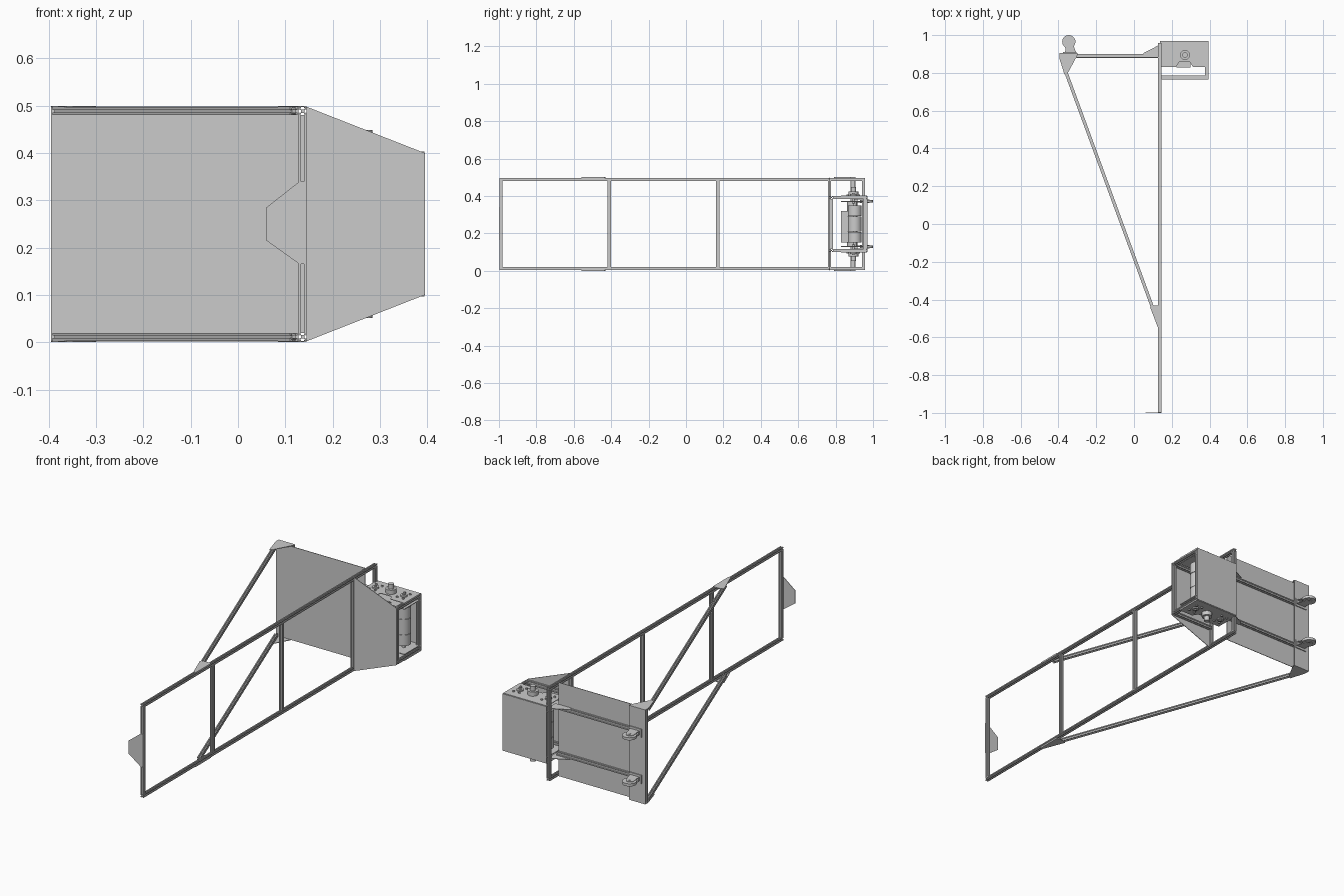
import bpy, bmesh, math
from mathutils import Vector, Matrix

if "Cube" in bpy.data.objects:
    bpy.data.objects.remove(bpy.data.objects["Cube"])

S = 0.017            # slotted rail width
H = S / 2
ZB, ZT = 0.0115, 0.4885   # lower and upper rail heights
XM = 0.1365          # main frame plane


def finish(name, bm):
    bmesh.ops.recalc_face_normals(bm, faces=bm.faces)
    me = bpy.data.meshes.new(name)
    bm.to_mesh(me)
    bm.free()
    ob = bpy.data.objects.new(name, me)
    bpy.context.collection.objects.link(ob)
    return ob


def prism(name, pts, vec):
    """Extrude a flat closed outline along vec."""
    bm = bmesh.new()
    f = bm.faces.new([bm.verts.new(p) for p in pts])
    r = bmesh.ops.extrude_face_region(bm, geom=[f])
    vs = [g for g in r["geom"] if isinstance(g, bmesh.types.BMVert)]
    bmesh.ops.translate(bm, verts=vs, vec=Vector(vec))
    return finish(name, bm)


def box(name, lo, hi):
    pts = [(lo[0], lo[1], lo[2]), (hi[0], lo[1], lo[2]),
           (hi[0], hi[1], lo[2]), (lo[0], hi[1], lo[2])]
    return prism(name, pts, (0, 0, hi[2] - lo[2]))


def flat(name, pts, z, t=0.003):
    return prism(name, [(x, y, z) for x, y in pts], (0, 0, t))


def cyl(name, x, y, z0, z1, r, n=32):
    bm = bmesh.new()
    bmesh.ops.create_cone(bm, cap_ends=True, segments=n, radius1=r, radius2=r, depth=z1 - z0,
                          matrix=Matrix.Translation((x, y, (z0 + z1) / 2)))
    for f in bm.faces:
        f.smooth = len(f.verts) == 4
    ob = finish(name, bm)
    for e in ob.data.edges:
        a, b = (ob.data.vertices[i].co.z for i in e.vertices)
        e.use_edge_sharp = abs(a - b) < 1e-6
    return ob


# Slotted square profile: one side, turned four times
SIDE = [(-H, H), (-.0028, H), (-.0028, H - .002), (-.005, H - .002), (-.0028, .0038),
        (.0028, .0038), (.005, H - .002), (.0028, H - .002), (.0028, H)]


def rail(name, p, q):
    p, q = Vector(p), Vector(q)
    d = (q - p).normalized()
    u = Vector((1, 0, 0)) if abs(d.z) > .9 else Vector((0, 0, 1))
    v = d.cross(u)
    pts = []
    for k in range(4):
        c, s = round(math.cos(k * math.pi / 2)), round(math.sin(k * math.pi / 2))
        pts += [p + u * (a * c + b * s) + v * (b * c - a * s) for a, b in SIDE]
    return prism(name, pts, q - p)


def mz(z):
    return 0.5 - z


# Long main frame: two rails and uprights
for z in (ZB, ZT):
    rail("main_rail", (XM, -.997, z), (XM, .958, z))
for y in (-.9885, -.41, .17, .768, .9495):
    rail("main_upright", (XM, y, ZB + H), (XM, y, ZT - H))

# End tab
tab = [(.06, .215), (.06, .285), (.13, .34), (.145, .34), (.145, .165), (.13, .165)]
prism("end_tab", [(x, -1.0, z) for x, z in tab], (0, .003, 0))

# Diagonal braces and their corner plates
for z, zp in ((ZB, 0), (ZT, .497)):
    rail("diagonal_brace", (-.384, .868, z), (.118, -.496, z))
    flat("front_corner_plate", [(.145, -.56), (.145, -.435), (.125, -.43), (.1, -.432), (.085, -.44),
                                (.131, -.56)], zp)
    flat("rear_corner_plate", [(-.395, .905), (-.30, .905), (-.30, .893), (-.35, .8), (-.368, .79),
                               (-.395, .878)], zp)

# Cross panel with rails behind it
box("cross_panel", (-.395, .880, 0.002), (.128, .883, .498))
rail("panel_upright", (-.385, .8925, 0.003), (-.385, .8925, .497))
for s, z in ((1, .372), (-1, .128)):
    rail("panel_rail", (-.376, .8925, z), (.128, .8925, z))
    flat("rail_gusset", [(.05, .885), (.145, .885), (.145, .957), (.128, .945), (.05, .905)],
         z + s * (H + .0015) - .0015)
box("caster_plate", (-.395, .902, 0), (-.30, .905, .5))

# Casters, lying with upright axles
for z in (.372, .128):
    cx, cy = -.345, .965
    cyl("caster_wheel", cx, cy, z - .007, z + .007, .035)
    cyl("caster_axle", cx, cy, z - .013, z + .013, .006, 16)
    for zz in (z + .008, z - .0105):
        flat("caster_fork", [(-.362, .914), (-.31, .914), (-.325, .965), (-.335, .98), (-.352, .982),
                             (-.368, .965)], zz, .0025)
    box("caster_swivel", (-.364, .910, z - .0105), (-.308, .916, z + .0105))
    box("caster_mount", (-.375, .905, z - .022), (-.305, .910, z + .022))

# Tapered side panel
trap = [(.145, .002), (.395, .1), (.395, .4), (.145, .498)]
prism("tapered_panel", [(x, .764, z) for x, z in trap], (0, .003, 0))
box("drive_back_panel", (.137, .967, .1), (.395, .970, .4))

# Drive box frame
for z in (.1085, .3915):
    rail("box_front_rail", (.145, .7765, z), (.394, .7765, z))
    rail("box_side_rail", (.3855, .785, z), (.3855, .966, z))
    rail("box_back_rail", (.145, .958, z), (.377, .958, z))
for y in (.7765, .958):
    rail("box_upright", (.3855, y, .117), (.3855, y, .383))

# Notched plates, bearings and bolts, top and bottom
outline = [(.137, .83), (.222, .83), (.24, .858), (.295, .858), (.313, .83), (.394, .83),
           (.394, .967), (.137, .967)]


def pair(name, x, y, z0, z1, r, n=24):
    cyl(name, x, y, z0, z1, r, n)
    cyl(name, x, y, mz(z1), mz(z0), r, n)


for z in (.400, .097):
    flat("notched_plate", outline, z)
for z in (.368, .128):
    flat("inner_plate", [(.147, .785), (.376, .785), (.376, .945), (.147, .945)] if z < 0 else outline, z, .004)
for x in (.180, .345):
    pair("bearing", x, .895, .403, .410, .017)
    pair("bearing_shaft", x, .895, .36, .415, .007, 16)
    for k in range(4):
        a = math.pi / 4 + k * math.pi / 2
        pair("bolt", x + .024 * math.cos(a), .895 + .042 * math.sin(a), .403, .409, .006, 6)
pair("knob_base", .27, .895, .403, .425, .026, 32)
pair("knob", .285 - .015, .895, .425, .449, .014)

# Rollers and motor inside the box
for x in (.187, .338):
    for z0, z1 in ((.150, .208), (.210, .290), (.292, .350)):
        cyl("roller_segment", x, .902, z0, z1, .037)
    cyl("roller_shaft", x, .902, .13, .37, .009, 16)
cyl("motor", .2625, .89, .132, .368, .028)
box("motor_block", (.225, .828, .15), (.30, .865, .32))
